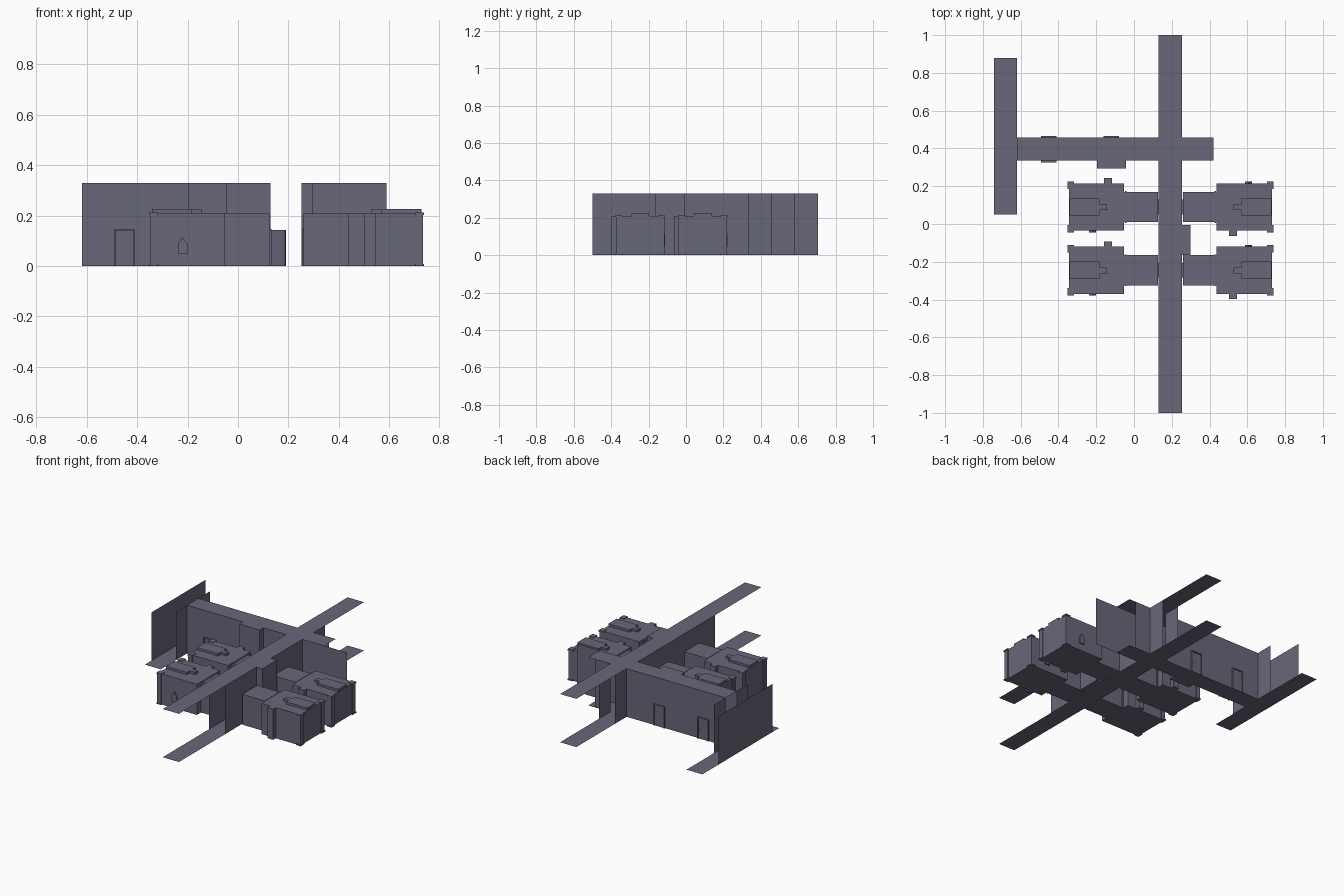
import bpy, bmesh, math
from mathutils import Matrix, Vector

cube = bpy.data.objects.get("Cube")
if cube:
    bpy.data.objects.remove(cube)

stone = bpy.data.materials.new("slate_grey")
stone.use_nodes = True
COLOUR = (0.14, 0.135, 0.19, 1)
stone.diffuse_color = COLOUR
stone.node_tree.nodes["Principled BSDF"].inputs["Base Color"].default_value = COLOUR

H = 0.33           # corridor height
W, E = 0.13, 0.253  # long corridor sides
S, N = 0.335, 0.457  # cross corridor sides
DOOR = 0.147       # door height


def finish(name, bm):
    mesh = bpy.data.meshes.new(name)
    bm.to_mesh(mesh)
    bm.free()
    mesh.materials.append(stone)
    obj = bpy.data.objects.new(name, mesh)
    bpy.context.collection.objects.link(obj)
    return obj


def add_box(bm, x0, x1, y0, y1, z0, z1):
    size = Matrix.Diagonal((x1 - x0, y1 - y0, z1 - z0, 1))
    mid = Matrix.Translation(((x0 + x1) / 2, (y0 + y1) / 2, (z0 + z1) / 2))
    bmesh.ops.create_cube(bm, size=1, matrix=mid @ size)


def box(name, *bounds):
    bm = bmesh.new()
    add_box(bm, *bounds)
    return finish(name, bm)


def quad(name, corners):
    bm = bmesh.new()
    bm.faces.new([bm.verts.new(c) for c in corners])
    return finish(name, bm)


def slab(name, x0, x1, y0, y1, z):
    return quad(name, [(x0, y0, z), (x1, y0, z), (x1, y1, z), (x0, y1, z)])


def wall(name, x0, y0, x1, y1):
    return quad(name, [(x0, y0, 0), (x1, y1, 0), (x1, y1, H), (x0, y0, H)])


# Corridor floors and ceilings
for label, z in (("floor", 0), ("ceiling", H)):
    slab("long_corridor_" + label, W, E, -1, 1, z)
    slab("cross_corridor_west_" + label, -0.62, W, S, N, z)
    slab("cross_corridor_east_" + label, E, 0.42, S, N, z)
slab("end_corridor_floor", -0.74, -0.62, 0.05, 0.88, 0)

# Corridor walls
wall("long_wall_west", W, S, W, -0.5)
wall("long_wall_east", E, -0.5, E, S)
wall("north_stub_west", W, 0.58, W, N)
wall("north_stub_east", E, N, E, 0.58)
wall("cross_wall_south_west", -0.62, S, W, S)
wall("cross_wall_south_east", E, S, 0.59, S)
wall("cross_wall_north_west", W, N, -0.62, N)
wall("cross_wall_north_east", 0.37, N, E, N)
wall("end_stub_south", -0.62, S, -0.62, 0.215)
wall("end_stub_north", -0.62, 0.58, -0.62, N)
wall("end_wall", -0.74, 0.12, -0.74, 0.705)

# Full height alcoves
box("south_alcove", -0.197, -0.043, 0.295, S, 0, H)
box("east_alcove", E, 0.298, -0.163, -0.005, 0, H)


def door(name, x, y, direction):
    """Door with a raised frame, facing along y."""
    bm = bmesh.new()
    half, rim = 0.041, 0.006
    for x0, x1, z0, z1, depth in (
            (-half, -half + rim, 0, DOOR, 0.009),
            (half - rim, half, 0, DOOR, 0.009),
            (-half, half, DOOR - rim, DOOR, 0.009),
            (-half + rim, half - rim, 0, DOOR - rim, 0.003),
            (half - 0.014, half - 0.01, 0.062, 0.07, 0.007)):
        y0, y1 = sorted((y, y + direction * depth))
        add_box(bm, x + x0, x + x1, y0, y1, z0, z1)
    return finish(name, bm)


door("south_door", -0.452, S, -1)
door("north_door_west", -0.452, N, 1)
door("north_door_east", -0.12, N, 1)

# Door leaf standing ajar in the long corridor
leaf = box("open_door", 0, 0.072, -0.003, 0.003, 0, DOOR - 0.005)
leaf.matrix_world = Matrix.Translation((W, -0.21, 0)) @ Matrix.Rotation(math.radians(-35), 4, "Z")


def arched_window(bm, x, y):
    """Pointed window plate on a front wall."""
    outline = [(-0.019, 0.047), (0.019, 0.047), (0.019, 0.09),
               (0.008, 0.103), (0, 0.115), (-0.008, 0.103), (-0.019, 0.09)]
    face = bm.faces.new([bm.verts.new((x + px, y, z)) for px, z in outline])
    out = bmesh.ops.extrude_face_region(bm, geom=[face])["geom"]
    bmesh.ops.translate(bm, vec=Vector((0, -0.009, 0)),
                        verts=[v for v in out if isinstance(v, bmesh.types.BMVert)])
    bmesh.ops.recalc_face_normals(bm, faces=bm.faces)


# House parts, measured from the corridor axis and the house's middle line
TOP = 0.21
BLOCKS = {
    "main_room": [(-0.537, -0.245, -0.125, 0.125, 0, TOP)],
    "passage": [(-0.245, -0.067, -0.08, 0.08, 0, TOP - 0.002)],
    "passage_collar": [(-0.24, -0.233, -0.084, 0.084, 0, TOP)],
    "corridor_door_frame": [(-0.073, -0.061, -0.039, 0.039, 0, DOOR)],
    "raised_roof": [(-0.535, -0.375, -0.046, 0.046, TOP, 0.226),
                    (-0.375, -0.335, -0.016, 0.016, TOP, 0.226)],
    "side_buttress": [(-0.352, -0.31, 0.125, 0.153, 0, TOP)],
    "corner_posts": [],
}
for side in (-1, 1):
    for grow, z0, z1 in ((0.004, 0, 0.008), (0, 0.008, 0.203), (0.004, 0.203, 0.213)):
        y0, y1 = sorted((side * (0.098 - grow), side * (0.13 + grow)))
        BLOCKS["corner_posts"].append((-0.542 - grow, -0.514 + grow, y0, y1, z0, z1))


def house(label, middle, angle):
    place = Matrix.Translation((0.193, middle, 0)) @ Matrix.Rotation(angle, 4, "Z")
    for part, blocks in BLOCKS.items():
        bm = bmesh.new()
        for bounds in blocks:
            add_box(bm, *bounds)
        finish(label + "_" + part, bm).matrix_world = place
    bm = bmesh.new()
    arched_window(bm, -0.413, -0.125)
    finish(label + "_arched_window", bm).matrix_world = place


# Four houses, the east pair turned half round
for row, middle in (("north", 0.09), ("south", -0.245)):
    house(row + "_west_house", middle, 0)
    house(row + "_east_house", middle, math.pi)
